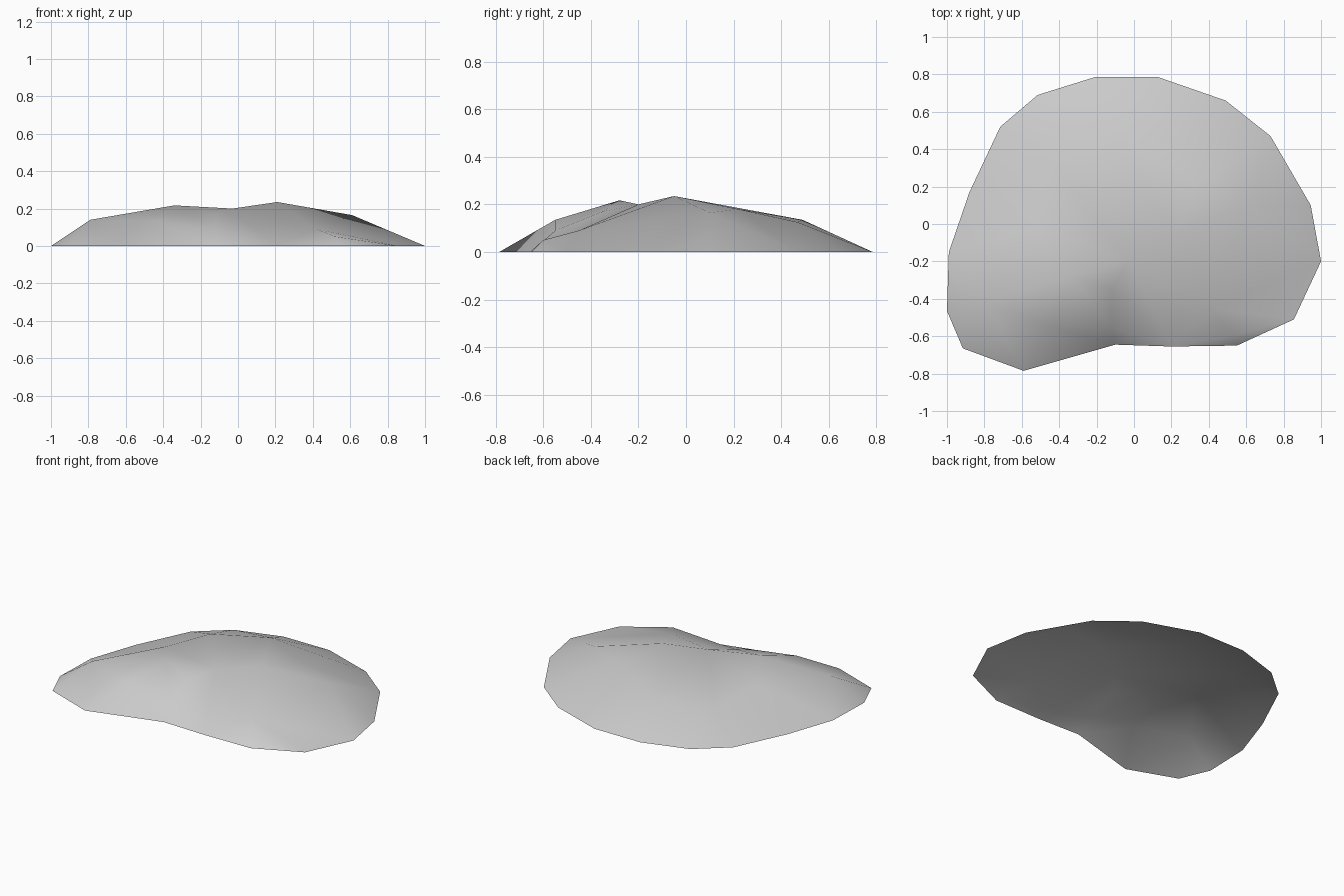
import bpy
import bmesh
from mathutils import Vector
from mathutils.geometry import delaunay_2d_cdt

default_cube = bpy.data.objects.get("Cube")
if default_cube:
    bpy.data.objects.remove(default_cube, do_unlink=True)


def make_material(name, colour):
    material = bpy.data.materials.new(name)
    material.use_nodes = True
    material.diffuse_color = colour
    shader = material.node_tree.nodes["Principled BSDF"]
    shader.inputs["Base Color"].default_value = colour
    return material


# Ground outline of the mound, anticlockwise
rim = [(-.21, .785), (-.515, .69), (-.715, .52), (-.88, .17), (-.99, -.15),
       (-1, -.465), (-.915, -.665), (-.59, -.785), (-.1, -.645), (.2, -.655),
       (.55, -.65), (.855, -.51), (1, -.2), (.945, .1), (.73, .47),
       (.49, .66), (.13, .785)]

# Crest running from the left shoulder over the two peaks to the back
crest = [(-.79, -.42, .14), (-.34, -.28, .217), (-.03, -.2, .2),
         (.21, -.05, .235), (.34, .22, .18)]

# Slopes in front of, beside and behind the crest
slopes = [(-.44, -.55, .135), (-.12, -.35, .17), (-.12, -.55, .09),
          (.42, -.45, .09), (.52, -.6, .05), (.61, .1, .165),
          (-.52, -.03, .16), (-.45, .35, .12), (-.1, .49, .135),
          (.3, .47, .125)]


def build_mound(name, material):
    """Triangulate the outline and lift the inner points to their heights."""
    points = [(x, y, 0) for x, y in rim] + crest + slopes
    count = len(rim)
    crest_edges = [(count + i, count + i + 1) for i in range(len(crest) - 1)]
    outline = list(range(count))
    flat = [Vector(point[:2]) for point in points]
    result = delaunay_2d_cdt(flat, crest_edges, [outline], 1, 1e-5)
    positions, faces, sources = result[0], result[2], result[3]

    bm = bmesh.new()
    verts = []
    for position, source in zip(positions, sources):
        height = points[source[0]][2] if source else 0
        verts.append(bm.verts.new((position.x, position.y, height)))
    for face in faces:
        bm.faces.new([verts[i] for i in face]).smooth = True
    for face in bm.faces:
        face.normal_update()
        if face.normal.z < 0:
            face.normal_flip()

    mesh = bpy.data.meshes.new(name)
    bm.to_mesh(mesh)
    bm.free()
    mesh.materials.append(material)
    mound = bpy.data.objects.new(name, mesh)
    bpy.context.collection.objects.link(mound)
    return mound


# Open-bottomed, smoothly shaded mound of earth
build_mound("mound", make_material("plain grey", (.6, .6, .6, 1)))
